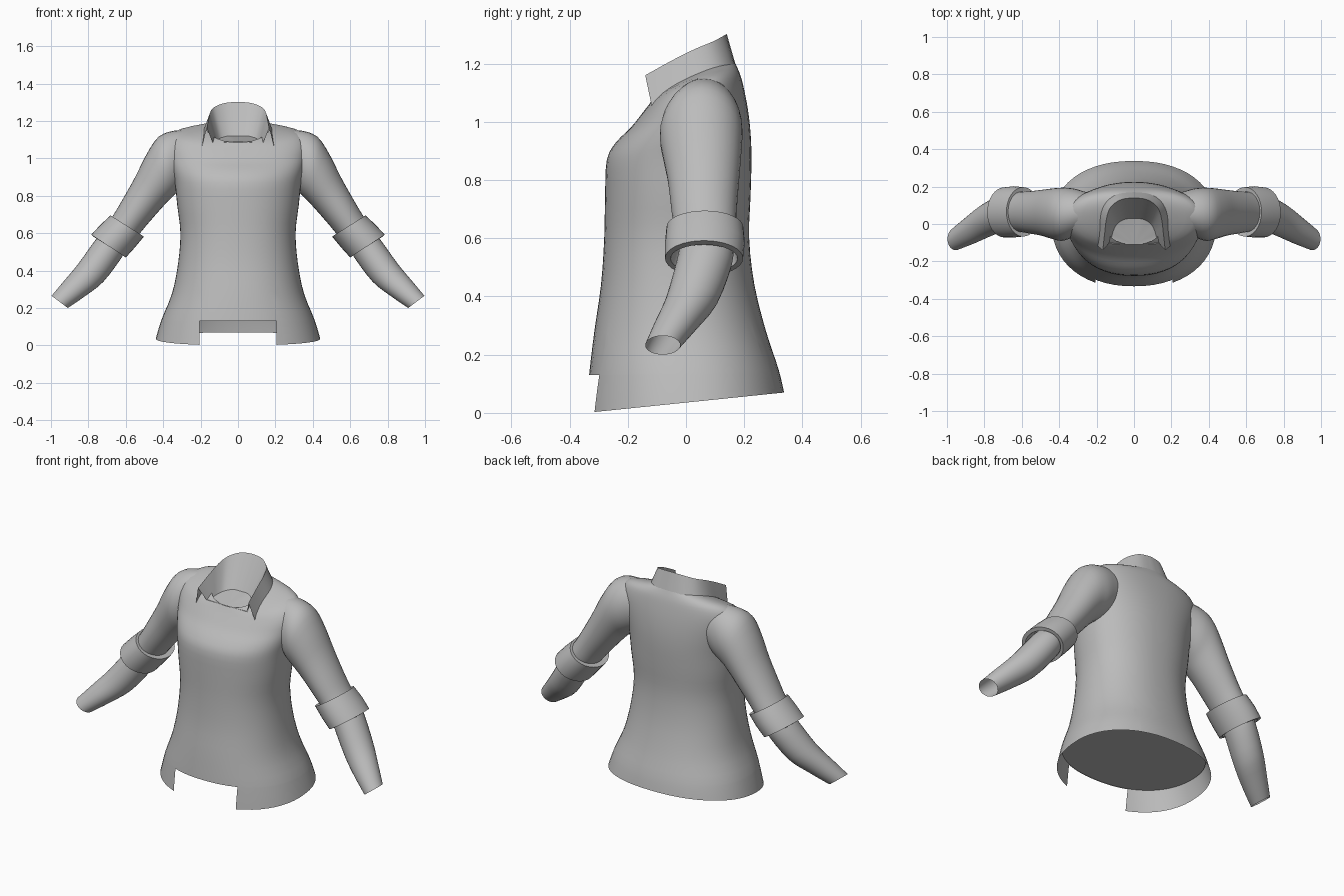
import bpy, bmesh, math

if "Cube" in bpy.data.objects:
    bpy.data.objects.remove(bpy.data.objects["Cube"])

grey = bpy.data.materials.new("grey_cloth")
grey.diffuse_color = (0.5, 0.5, 0.5, 1)
grey.use_nodes = True
grey.node_tree.nodes["Principled BSDF"].inputs["Base Color"].default_value = grey.diffuse_color


def finish(name, bm, subsurf=0):
    bmesh.ops.recalc_face_normals(bm, faces=bm.faces)
    me = bpy.data.meshes.new(name)
    bm.to_mesh(me)
    bm.free()
    me.materials.append(grey)
    ob = bpy.data.objects.new(name, me)
    bpy.context.collection.objects.link(ob)
    bpy.context.view_layer.objects.active = ob
    ob.select_set(True)
    bpy.ops.object.shade_smooth_by_angle(angle=math.radians(45))
    ob.select_set(False)
    if subsurf:
        m = ob.modifiers.new("smooth", 'SUBSURF')
        m.levels = m.render_levels = subsurf
    return ob


def catmull(rows, steps):
    """Smoothly interpolate rows of numbers."""
    out = []
    for i in range(len(rows) - 1):
        p = [rows[max(0, min(len(rows) - 1, i + k))] for k in (-1, 0, 1, 2)]
        for s in range(steps):
            t = s / steps
            out.append([0.5 * (2 * b + (c - a) * t + (2 * a - 5 * b + 4 * c - d) * t * t
                               + (3 * b - a - 3 * c + d) * t ** 3) for a, b, c, d in zip(*p)])
    return out + [list(rows[-1])]


def loft(bm, rings, closed=True):
    vs = [[bm.verts.new(p) for p in r] for r in rings]
    n = len(vs[0])
    for a, b in zip(vs, vs[1:]):
        for i in range(n if closed else n - 1):
            j = (i + 1) % n
            bm.faces.new((a[i], a[j], b[j], b[i]))
    return vs


def spow(v, e):
    return math.copysign(abs(v) ** e, v)


def body_ring(zf, zb, w, yf, yb, bump, n=56):
    pts = []
    yc = 0.5 * (yf + yb) + 0.01
    for i in range(n):
        a = 2 * math.pi * i / n
        c, s = spow(math.cos(a), 0.9), spow(math.sin(a), 0.9)
        y = yc + s * ((yb - yc) if s > 0 else (yc - yf))
        t = (y - yf) / (yb - yf)
        pts.append((w * c, y, zf + (zb - zf) * t + bump * c * c))
    return pts


# Torso: front height, back height, half width, front y, back y, side lift
BODY = [
    (0.0, 0.07, 0.44, -0.345, 0.337, 0),
    (0.13, 0.15, 0.408, -0.333, 0.318, 0),
    (0.28, 0.28, 0.352, -0.315, 0.275, 0),
    (0.44, 0.44, 0.32, -0.292, 0.235, 0),
    (0.60, 0.60, 0.308, -0.281, 0.217, 0),
    (0.75, 0.75, 0.325, -0.278, 0.222, 0),
    (0.87, 0.87, 0.338, -0.272, 0.225, 0),
    (0.93, 0.96, 0.355, -0.24, 0.222, 0),
    (0.98, 1.04, 0.37, -0.19, 0.213, 0.01),
    (1.03, 1.11, 0.37, -0.15, 0.20, 0.02),
    (1.06, 1.16, 0.32, -0.127, 0.187, 0.03),
    (1.085, 1.20, 0.17, -0.11, 0.17, 0.02),
]
bm = bmesh.new()
loft(bm, [body_ring(*r) for r in catmull(BODY, 3)])
# Notch at the front of the hem
for co, no in (((0.205, 0, 0), (1, 0, 0)), ((-0.205, 0, 0), (1, 0, 0)), ((0, 0, 0.13), (0, 0, 1))):
    near = [f for f in bm.faces if f.calc_center_median().z < 0.3]
    geom = near + list({e for f in near for e in f.edges}) + list({v for f in near for v in f.verts})
    bmesh.ops.bisect_plane(bm, geom=geom, plane_co=co, plane_no=no)
cut = []
for f in bm.faces:
    c = f.calc_center_median()
    if c.y < 0 and abs(c.x) < 0.205 and c.z < 0.13:
        cut.append(f)
bmesh.ops.delete(bm, geom=cut, context='FACES')
finish("torso", bm)

# Closing panel inside the hem
bm = bmesh.new()
bm.faces.new([bm.verts.new(p) for p in body_ring(0.132, 0.132, 0.405, -0.331, 0.318, 0)])
finish("hem_panel", bm)

# Collar: rim, outer foot and inner foot on one side, mirrored to the other
RIM = [(0, .14, 1.302), (.07, .13, 1.296), (.125, .09, 1.275), (.147, .03, 1.25),
       (.157, -.05, 1.21), (.167, -.14, 1.16)]
FOOT = [(0, .178, 1.17), (.09, .17, 1.165), (.155, .13, 1.16), (.185, .06, 1.15),
        (.188, -.04, 1.11), (.195, -.118, 1.055)]
INNER = [(0, .03, 1.12), (.05, .025, 1.12), (.09, 0, 1.11), (.11, -.035, 1.10),
         (.12, -.07, 1.09), (.135, -.105, 1.085)]


def both_sides(half):
    pts = catmull(half, 4)
    return [(-x, y, z) for x, y, z in pts[:0:-1]] + pts


rim, foot, inner = map(both_sides, (RIM, FOOT, INNER))
mid = [[(a + b) / 2 for a, b in zip(p, q)] for p, q in zip(rim, foot)]
bm = bmesh.new()
loft(bm, [foot, mid, rim], closed=False)
finish("collar", bm)
bm = bmesh.new()
vs = loft(bm, [rim, inner], closed=False)
c = bm.verts.new((0, -0.11, 1.087))
for a, b in zip(vs[1], vs[1][1:]):
    bm.faces.new((a, b, c))
finish("neck_lining", bm)


def tube(name, rows, steps, side, n=32):
    """Rows: top x, top z, bottom x, bottom z, centre y, half depth."""
    rings = []
    for tx, tz, bx, bz, yc, d in (catmull(rows, steps) if steps > 1 else rows):
        ring = []
        for i in range(n):
            a = 2 * math.pi * i / n
            u = (1 + math.cos(a)) / 2
            ring.append((side * (bx + (tx - bx) * u), yc + d * math.sin(a), bz + (tz - bz) * u))
        rings.append(ring)
    bm = bmesh.new()
    loft(bm, rings)
    finish(name, bm)


UPPER = [
    (.24, 1.15, .27, .86, .07, .10), (.34, 1.148, .31, .83, .06, .13),
    (.425, 1.115, .345, .80, .052, .142), (.49, 1.02, .38, .765, .055, .135),
    (.55, .90, .43, .71, .06, .123), (.62, .775, .495, .635, .062, .113),
    (.665, .70, .54, .58, .065, .108), (.70, .65, .58, .54, .065, .105)]
CUFF = [
    (.655, .672, .53, .595, .065, .10), (.682, .695, .503, .582, .065, .132),
    (.735, .645, .55, .525, .065, .137), (.785, .592, .60, .47, .062, .134),
    (.768, .578, .613, .482, .062, .115), (.72, .62, .58, .54, .065, .10)]
FOREARM = [
    (.72, .61, .59, .53, .07, .092), (.765, .56, .625, .465, .062, .096),
    (.855, .435, .72, .34, .02, .09), (.93, .345, .815, .265, -.032, .076),
    (.997, .265, .91, .20, -.08, .06)]
for side, label in ((1, "left"), (-1, "right")):
    tube("upper_sleeve_" + label, UPPER, 3, side)
    tube("rolled_cuff_" + label, CUFF, 1, side)
    tube("lower_sleeve_" + label, FOREARM, 3, side)
